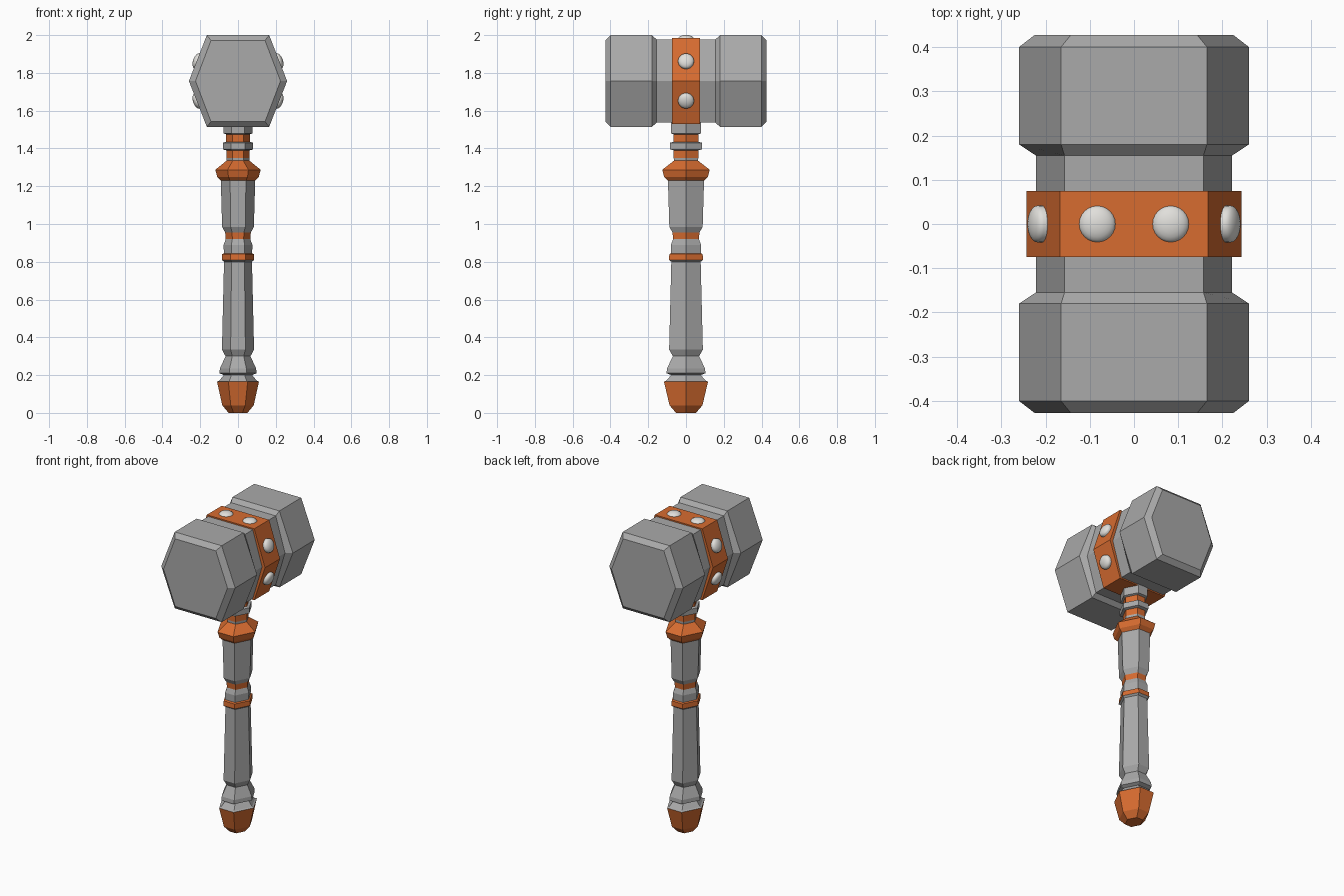
import bpy, bmesh, math
from mathutils import Matrix, Vector

cube = bpy.data.objects.get("Cube")
if cube:
    bpy.data.objects.remove(cube, do_unlink=True)


def make_material(name, color):
    m = bpy.data.materials.new(name)
    m.use_nodes = True
    m.diffuse_color = (*color, 1)
    m.node_tree.nodes["Principled BSDF"].inputs["Base Color"].default_value = (*color, 1)
    return m


STEEL = make_material("steel grey", (0.4, 0.4, 0.4))
COPPER = make_material("copper orange", (0.68, 0.15, 0.03))
RIVET = make_material("pale rivet", (0.75, 0.74, 0.71))


def finish(bm, name, materials):
    bmesh.ops.recalc_face_normals(bm, faces=bm.faces)
    mesh = bpy.data.meshes.new(name)
    bm.to_mesh(mesh)
    bm.free()
    for m in materials:
        mesh.materials.append(m)
    obj = bpy.data.objects.new(name, mesh)
    bpy.context.collection.objects.link(obj)
    return obj


def loft(name, rings, materials, slots=None):
    """Skin a list of hexagon rings, one material slot per span, and cap the ends."""
    bm = bmesh.new()
    loops = [[bm.verts.new(p) for p in ring] for ring in rings]
    for i, (a, b) in enumerate(zip(loops, loops[1:])):
        for k in range(6):
            n = (k + 1) % 6
            f = bm.faces.new((a[k], a[n], b[n], b[k]))
            f.material_index = slots[i] if slots else 0
    for loop, end in ((loops[0], 0), (loops[-1], -1)):
        f = bm.faces.new(loop)
        f.material_index = slots[end] if slots else 0
    return finish(bm, name, materials)


def hexagon(side, flat, depth):
    return [(side, 0), (flat, depth), (-flat, depth),
            (-side, 0), (-flat, -depth), (flat, -depth)]


# Head: hexagonal prism along y with a narrow waist
HEAD_Z = 1.757


def head_ring(y, side, flat, height):
    return [(x, y, HEAD_Z + z) for x, z in hexagon(side, flat, height)]


half = [(0.155, 0.222, 0.157, 0.219), (0.18, 0.26, 0.165, 0.243),
        (0.4, 0.26, 0.165, 0.243), (0.427, 0.225, 0.143, 0.215)]
profile = [(-y, *rest) for y, *rest in reversed(half)] + half
loft("hammer_head", [head_ring(*p) for p in profile], [STEEL])

# Band around the waist
BAND = (0.243, 0.167, 0.227)
loft("head_band", [head_ring(y, *BAND) for y in (-0.075, 0.075)], [COPPER])

# Handle: stretched hexagonal lathe, (height, radius, slot of the span above)
G, C = 0, 1
handle = [
    (0.0, 0.05, C), (0.04, 0.083, C), (0.165, 0.111, G),
    (0.17, 0.1, G), (0.2, 0.075, G), (0.21, 0.098, G), (0.235, 0.096, G),
    (0.3, 0.066, G), (0.335, 0.085, G), (0.8, 0.074, G),
    (0.81, 0.086, C), (0.84, 0.084, C), (0.845, 0.075, G), (0.89, 0.076, G),
    (0.92, 0.065, C), (0.955, 0.068, G), (0.985, 0.084, G), (1.23, 0.091, C),
    (1.25, 0.11, C), (1.287, 0.12, C), (1.335, 0.061, G),
    (1.35, 0.062, C), (1.39, 0.062, G), (1.395, 0.08, G), (1.43, 0.08, G),
    (1.435, 0.063, C), (1.475, 0.063, G), (1.48, 0.076, G), (1.55, 0.076, G),
]
rings = [[(x, y, z) for x, y in hexagon(r, 0.46 * r, 1.05 * r)] for z, r, _ in handle]
loft("handle", rings, [STEEL, COPPER], [s for _, _, s in handle[:-1]])


# Domed rivets on the band
def rivet(name, position, normal):
    bm = bmesh.new()
    bmesh.ops.create_uvsphere(bm, u_segments=24, v_segments=12, radius=0.042)
    bmesh.ops.delete(bm, geom=[v for v in bm.verts if v.co.z < -0.001], context='VERTS')
    bmesh.ops.scale(bm, vec=(1, 1, 0.5), verts=bm.verts)
    rim = [e for e in bm.edges if e.is_boundary]
    skirt = bmesh.ops.extrude_edge_only(bm, edges=rim)["geom"]
    for v in skirt:
        if isinstance(v, bmesh.types.BMVert):
            v.co.z -= 0.015
    turn = Vector(normal).to_track_quat('Z', 'Y').to_matrix().to_4x4()
    bm.transform(Matrix.Translation(position) @ turn)
    obj = finish(bm, name, [RIVET])
    bpy.ops.object.select_all(action='DESELECT')
    obj.select_set(True)
    bpy.context.view_layer.objects.active = obj
    bpy.ops.object.shade_smooth_by_angle(angle=math.radians(40))


side, flat, height = BAND
for s, label in ((1, "left"), (-1, "right")):
    rivet(f"top_rivet_{label}", (s * 0.083, 0, HEAD_Z + height - 0.004), (0, 0, 1))
    for v, level in ((1, "upper"), (-1, "lower")):
        x = side - (side - flat) * 0.103 / height
        n = Vector((s * height, 0, v * (side - flat))).normalized()
        p = Vector((s * x, 0, HEAD_Z + v * 0.103)) + n * 0.009
        rivet(f"{level}_rivet_{label}", p, n)
